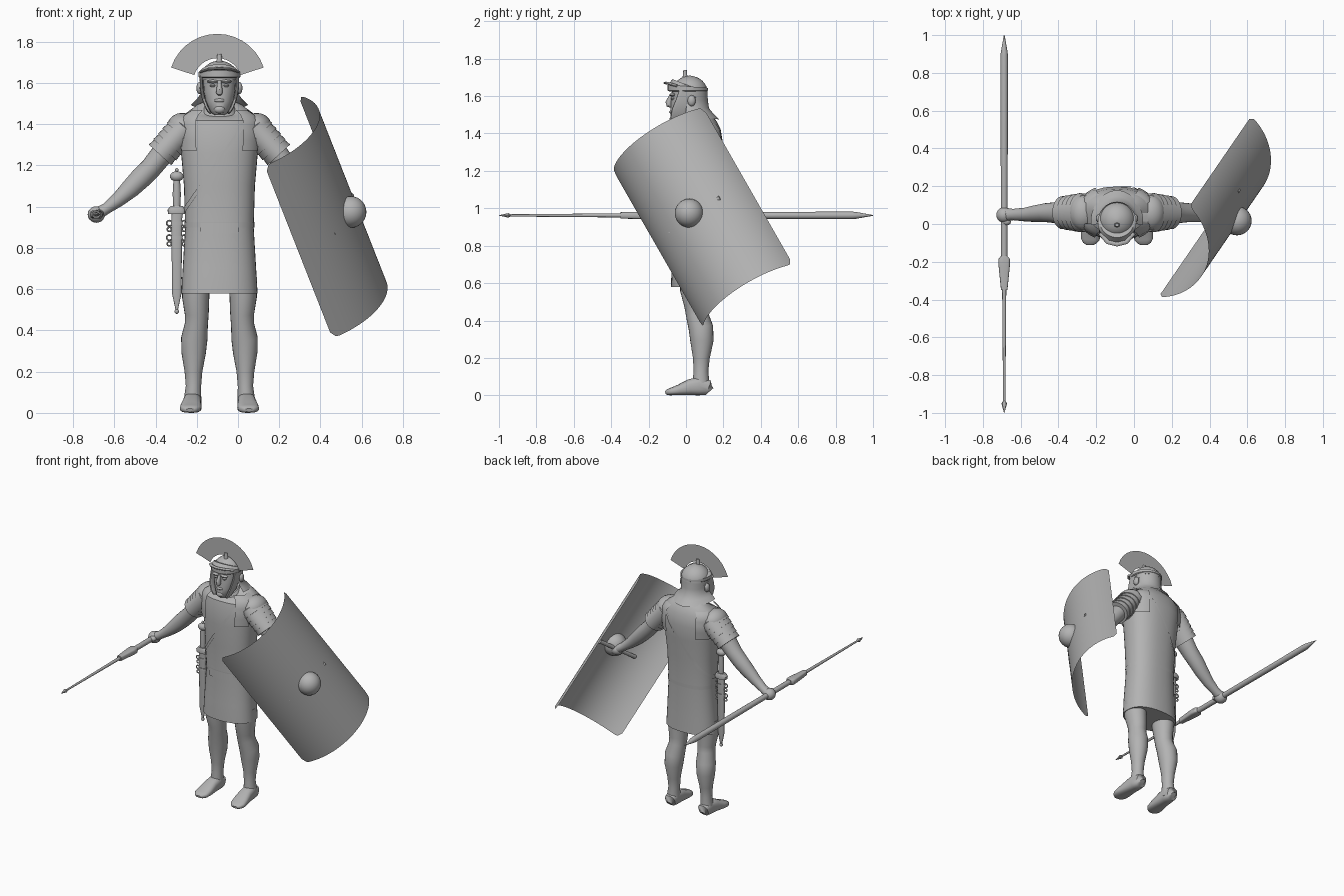
import bpy, bmesh, math
from mathutils import Vector as V

if "Cube" in bpy.data.objects:
    bpy.data.objects.remove(bpy.data.objects["Cube"])

CX = -0.09  # body centre line
grey = bpy.data.materials.new("plain_grey")
grey.diffuse_color = (0.45, 0.45, 0.45, 1)
grey.use_nodes = True
grey.node_tree.nodes["Principled BSDF"].inputs["Base Color"].default_value = grey.diffuse_color


def finish(bm, name):
    bmesh.ops.recalc_face_normals(bm, faces=bm.faces[:])
    me = bpy.data.meshes.new(name)
    bm.to_mesh(me)
    bm.free()
    me.materials.append(grey)
    ob = bpy.data.objects.new(name, me)
    bpy.context.collection.objects.link(ob)
    return ob


def power(c, e):
    return math.copysign(abs(c) ** e, c)


def tube(name, rings, n=24, e=1.0, ref=None, caps=True):
    """Loft of ellipses; each ring is (x, y, z, ra, rb), rb lies along ref."""
    bm = bmesh.new()
    pts = [V(r[:3]) for r in rings]
    loops = []
    for i, r in enumerate(rings):
        t = (pts[min(i + 1, len(pts) - 1)] - pts[max(i - 1, 0)]).normalized()
        b = V(ref) if ref else (V((0, 1, 0)) if abs(t.y) < 0.9 else V((1, 0, 0)))
        a = b.cross(t).normalized()
        b = t.cross(a)
        loops.append([bm.verts.new(pts[i] + a * r[3] * power(math.cos(k * math.tau / n), e)
                                   + b * r[4] * power(math.sin(k * math.tau / n), e)) for k in range(n)])
    for p, q in zip(loops, loops[1:]):
        for k in range(n):
            bm.faces.new((p[k], p[(k + 1) % n], q[(k + 1) % n], q[k]))
    if caps:
        bm.faces.new(loops[0])
        bm.faces.new(loops[-1])
    return finish(bm, name)


def grid(name, f, nu, nv, thick):
    """Thick sheet from f(u, v), with u and v running 0..1."""
    bm = bmesh.new()
    vs = [[bm.verts.new(f(i / nu, j / nv)) for j in range(nv + 1)] for i in range(nu + 1)]
    for i in range(nu):
        for j in range(nv):
            bm.faces.new((vs[i][j], vs[i + 1][j], vs[i + 1][j + 1], vs[i][j + 1]))
    bmesh.ops.solidify(bm, geom=bm.faces[:], thickness=thick)
    return finish(bm, name)


def ball(name, c, rx, ry, rz, n=20):
    bm = bmesh.new()
    bmesh.ops.create_uvsphere(bm, u_segments=n, v_segments=n // 2, radius=1)
    for v in bm.verts:
        v.co = V((v.co.x * rx, v.co.y * ry, v.co.z * rz)) + V(c)
    return finish(bm, name)


def torus(name, c, R, r, axis="Y"):
    def p(k, m):
        a, b = k * math.tau / 16, m * math.tau / 6
        d = R + r * math.cos(b)
        return V(c) + V((d * math.cos(a), r * math.sin(b), d * math.sin(a)))
    bm = bmesh.new()
    vs = [[bm.verts.new(p(k, m)) for m in range(6)] for k in range(16)]
    for k in range(16):
        for m in range(6):
            bm.faces.new((vs[k][m], vs[k][(m + 1) % 6], vs[(k + 1) % 16][(m + 1) % 6], vs[(k + 1) % 16][m]))
    return finish(bm, name)


# Tunic: rows of height, half width, half depth, centre y
BODY = [(.58, .185, .125, .045), (.70, .178, .122, .045), (.90, .166, .115, .05), (1.1, .172, .125, .05),
        (1.25, .185, .135, .055), (1.35, .195, .138, .06), (1.42, .19, .125, .06), (1.45, .165, .105, .058),
        (1.475, .12, .08, .05), (1.485, .075, .065, .04)]
E = 0.85


def surf(th, z, off=0.0):
    for lo, hi in zip(BODY, BODY[1:]):
        if z <= hi[0]:
            break
    f = min(max((z - lo[0]) / (hi[0] - lo[0]), 0), 1)
    w, d, cy = (lo[i] + f * (hi[i] - lo[i]) for i in (1, 2, 3))
    return V((CX + (w + off) * power(math.cos(th), E), cy + (d + off) * power(math.sin(th), E), z))


tube("tunic", [(CX, r[3], r[0], r[1], r[2]) for r in BODY], 40, E)
tube("collar", [(CX, .04, 1.46, .085, .075), (CX, .03, 1.49, .068, .066), (CX, .03, 1.475, .05, .05)], 24)
tube("neck", [(CX, .035, 1.42, .06, .06), (CX, .02, 1.56, .055, .058)], 20)
grid("waist_fold", lambda u, v: surf(u * math.tau, .90 + .025 * v, .003), 40, 1, .004)
grid("belt_flap", lambda u, v: surf(-math.pi / 2 + (u - .5) * 1.0, .87 + .05 * v, .006), 10, 1, .005)


# Diagonal sword strap wrapped around the torso
def strap(u, v):
    th, z = u * math.tau, 1.2
    for _ in range(30):
        z = .5 * z + .5 * min(max(1.376 + 1.48 * (surf(th, z).x - .01), .9), 1.472)
    return surf(th, z + (v - .5) * .03, .006)


grid("sword_strap", strap, 60, 1, .005)

for s, side in ((-1, "right"), (1, "left")):
    def mir(rows):
        return [(CX + s * r[0],) + tuple(r[1:]) for r in rows]

    # Shoulder flaps on chest and back
    for d, where in ((-1, "chest"), (1, "back")):
        def flap(u, v, d=d):
            th = d * (.42 + .62 * u)
            return surf(th if s > 0 else math.pi - th, 1.27 + .2 * v, .012)
        grid(side + "_" + where + "_flap", flap, 8, 8, .008)
    # Layered sleeve strips
    ball(side + "_shoulder", (CX + s * .18, .06, 1.385), .075, .095, .07)
    for i in range(5):
        a, b = i / 5, i / 5 + .27
        tube(f"{side}_sleeve_strip_{i + 1}", mir(
            [(.165 + .115 * t, .06, 1.385 - .125 * t, .076 - .008 * t + g, .102 - .02 * t + g)
             for t, g in ((a, -.006), (a + .02, 0), (b, .007), (b, -.01))]), 28)
    # Bare arm and fist
    tube(side + "_arm", mir([(.19, .06, 1.38, .06, .07), (.27, .06, 1.265, .056, .065), (.33, .06, 1.19, .052, .055),
                             (.38, .06, 1.14, .052, .05), (.43, .055, 1.09, .047, .045), (.49, .05, 1.035, .036, .036),
                             (.55, .05, .99, .027, .03), (.585, .05, .97, .03, .034)]), 20)
    ball(side + "_fist", (CX + s * .597, .048, .962), .042, .042, .04)
    ball(side + "_thumb", (CX + s * .585, .012, .968), .024, .02, .018, 12)
    # Leg and shoe
    tube(side + "_leg", mir([(.115, .045, .66, .068, .08), (.115, .045, .56, .066, .076), (.11, .055, .48, .058, .064),
                             (.112, .06, .43, .056, .06), (.122, .08, .36, .064, .066), (.125, .085, .29, .059, .062),
                             (.126, .082, .2, .043, .045), (.126, .08, .13, .037, .039), (.13, .08, .07, .042, .045),
                             (.13, .08, .03, .042, .045)]), 24)
    tube(side + "_shoe", mir([(.13, .132, .026, .018, .02), (.13, .12, .04, .04, .038), (.131, .07, .05, .05, .044),
                              (.134, .02, .043, .043, .045), (.138, -.04, .028, .028, .052), (.142, -.08, .02, .02, .05),
                              (.143, -.1, .016, .016, .036), (.143, -.11, .013, .008, .02)]), 24, .75)
    # Cheek guard, ear guard, brow, and eye
    tube(side + "_cheek_guard", mir([(.088, .01, 1.62, .008, .05), (.086, -.02, 1.57, .008, .036),
                                     (.076, -.035, 1.52, .008, .042), (.058, -.055, 1.475, .008, .03),
                                     (.045, -.065, 1.455, .006, .015)]), 16, .6)
    ball(side + "_ear_guard", (CX + s * .096, .03, 1.575), .016, .022, .03, 12)
    ball(side + "_eyebrow", (CX + s * .032, -.072, 1.607), .028, .016, .009, 12)
    ball(side + "_eye", (CX + s * .032, -.07, 1.587), .014, .012, .008, 12)

# Face
tube("face", [(CX, -.035, 1.445, .025, .03), (CX, -.035, 1.46, .045, .05), (CX, -.025, 1.5, .062, .06),
              (CX, -.01, 1.55, .074, .073), (CX, 0, 1.6, .078, .077), (CX, 0, 1.66, .075, .075)], 28)
tube("nose", [(CX, -.078, 1.61, .009, .008), (CX, -.092, 1.565, .015, .018), (CX, -.09, 1.552, .016, .015),
              (CX, -.08, 1.545, .01, .008)], 12)
ball("chin", (CX, -.07, 1.472), .028, .02, .02, 14)
ball("mouth", (CX, -.076, 1.515), .026, .014, .01, 14)

# Helmet bowl, brow band and flared neck guard
tube("helmet_bowl", [(CX, .02, 1.615, .094, .096)] + [
    (CX, .02, 1.615 + .093 * math.sin(a * math.pi / 16), .096 * math.cos(a * math.pi / 16),
     .097 * math.cos(a * math.pi / 16)) for a in range(1, 8)] + [(CX, .02, 1.709, .006, .006)], 32)
tube("brow_band", [(CX, .01, 1.625, .097, .1), (CX, .01, 1.63, .102, .108), (CX, .01, 1.652, .102, .108),
                   (CX, .012, 1.657, .09, .09)], 32)
tube("brow_peak", [(CX - .09, -.05, 1.655, .006, .01), (CX - .05, -.095, 1.668, .007, .012),
                   (CX, -.108, 1.67, .007, .012), (CX + .05, -.095, 1.668, .007, .012),
                   (CX + .09, -.05, 1.655, .006, .01)], 10)


def neck_guard(u, v):
    a = math.pi * (-.06 + 1.12 * u)
    r, z = ((.094, 1.63), (.092, 1.58), (.093, 1.545), (.112, 1.52), (.138, 1.495))[round(v * 4)]
    k = .02 * max(math.sin(a), 0) * v
    return V((CX + r * math.cos(a), .02 + (r + k) * math.sin(a), z - k))


grid("neck_guard", neck_guard, 24, 4, .007)


# Transverse crest with its holder
def crest(u, v):
    a = math.radians(18 + 144 * u)
    r = .118 + .118 * v
    return V((CX - .01 + r * math.cos(a), -.016, 1.602 + r * math.sin(a)))


ob = grid("crest", crest, 14, 1, .022)
dy = -.005 - sum(v.co.y for v in ob.data.vertices) / len(ob.data.vertices)
ob.location.y = dy
tube("crest_holder", [(CX, -.005, 1.69, .016, .014), (CX, -.005, 1.74, .01, .009)], 12)

# Sword hanging at the side
SX, SY = -.297, .03
tube("scabbard", [(SX + .003, SY, .97, .027, .016), (SX, SY, .94, .026, .015), (SX, SY, .58, .023, .013),
                  (SX, SY, .5, .006, .006)], 16, .7)
ball("scabbard_tip", (SX, SY, .492), .011, .011, .012, 12)
tube("sword_guard", [(SX, SY, .965, .042, .024), (SX, SY, .985, .045, .026), (SX, SY, 1.003, .03, .02)], 16, .7)
tube("sword_grip", [(SX, SY, 1.0, .017, .015), (SX, SY, 1.06, .02, .017), (SX, SY, 1.13, .016, .015)], 14)
ball("sword_pommel", (SX, SY, 1.147), .033, .026, .025)
ball("pommel_knob", (SX, SY, 1.178), .009, .009, .01, 10)
for i, z in enumerate((.92, .85)):
    tube(f"scabbard_band_{i + 1}", [(SX, SY, z - .008, .029, .018), (SX, SY, z + .008, .029, .018)], 16, .7)
    for dx in (-.036, .036):
        torus(f"scabbard_ring_{i + 1}", (SX + dx, SY, z), .013, .004)
        torus(f"scabbard_ring_low_{i + 1}", (SX + dx, SY, z - .03), .01, .004)

# Heavy throwing spear lying front to back
PX, PZ = -.687, .962
tube("spear_shaft", [(PX, y, PZ, r, r) for y, r in ((1, .002), (.91, .018), (.89, .02), (.5, .019), (-.19, .017))], 16)
tube("spear_socket", [(PX, -.17, PZ, .018, .018), (PX, -.185, PZ, .02, .03), (PX, -.22, PZ, .02, .03),
                      (PX, -.35, PZ, .017, .017)], 16, .5)
tube("spear_shank", [(PX, -.34, PZ, .011, .011), (PX, -.95, PZ, .006, .006)], 12)
tube("spear_point", [(PX, -.935, PZ, .005, .005), (PX, -.95, PZ, .012, .015), (PX, -1, PZ, .001, .001)], 8)

# Curved shield: w across, u up, n outwards
C0 = V((.375, .092, .95))
U = V((-.323, -.47, .822)).normalized()
N = V((.907, -.399, .128)).normalized()
W = U.cross(N).normalized()
N = W.cross(U)
HALF, LEN, SAG = .305, .51, .19
R = (HALF ** 2 + SAG ** 2) / (2 * SAG)
AMAX = math.asin(HALF / R)


def shield(u, v):
    a = (2 * u - 1) * AMAX
    edge = max(0, abs(a) * R - (AMAX * R - .035)) / .035
    half = LEN - .035 * (1 - math.sqrt(max(0, 1 - edge ** 2)))
    return C0 + W * R * math.sin(a) + U * half * (2 * v - 1) + N * (SAG - R + R * math.cos(a))


grid("shield_board", shield, 40, 12, .014)
ball("shield_boss", C0 + N * (SAG - .002), .077, .077, .077, 28)
g = V((.505, .048, .962))
tube("shield_grip", [tuple(g + W * k) + (.013, .013) for k in (-.17, .17)], 12)

bpy.ops.object.select_all(action='DESELECT')
for o in bpy.context.collection.objects:
    o.select_set(True)
    bpy.context.view_layer.objects.active = o
bpy.ops.object.shade_smooth_by_angle(angle=math.radians(38))
